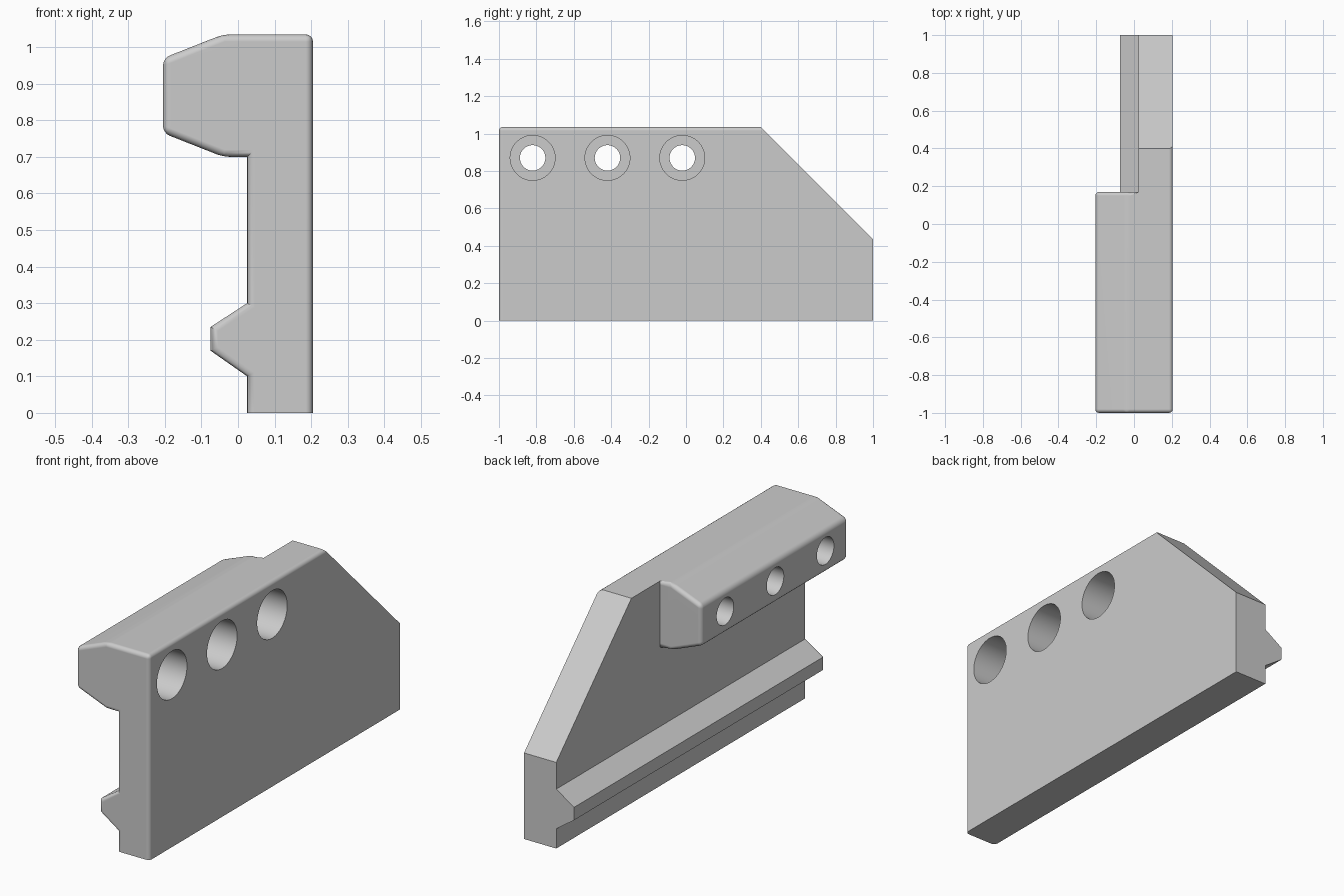
import bpy, bmesh, math
from mathutils import Vector, Matrix

cube = bpy.data.objects.get("Cube")
if cube:
    bpy.data.objects.remove(cube, do_unlink=True)

LEFT, RIGHT, INNER = -0.205, 0.205, 0.025
TOP, HEAD_END = 1.035, 0.17
ROUND = 0.02

steel = bpy.data.materials.new("light_grey")
steel.use_nodes = True
steel.diffuse_color = (0.6, 0.6, 0.6, 1)
steel.node_tree.nodes["Principled BSDF"].inputs["Base Color"].default_value = (0.6, 0.6, 0.6, 1)


def make_object(name, bm):
    bmesh.ops.recalc_face_normals(bm, faces=bm.faces)
    mesh = bpy.data.meshes.new(name)
    bm.to_mesh(mesh)
    bm.free()
    ob = bpy.data.objects.new(name, mesh)
    bpy.context.collection.objects.link(ob)
    return ob


def cut(ob, cutter):
    """Subtract the cutter, bake the result and remove the cutter."""
    mod = ob.modifiers.new("cut", 'BOOLEAN')
    mod.operation, mod.solver, mod.object = 'DIFFERENCE', 'EXACT', cutter
    deps = bpy.context.evaluated_depsgraph_get()
    mesh = bpy.data.meshes.new_from_object(ob.evaluated_get(deps))
    ob.modifiers.clear()
    ob.data = mesh
    bpy.data.objects.remove(cutter, do_unlink=True)


def cylinder_cutter(y, z, radius, x0, x1):
    bm = bmesh.new()
    place = Matrix.Translation(((x0 + x1) / 2, y, z)) @ Matrix.Rotation(math.pi / 2, 4, 'Y')
    bmesh.ops.create_cone(bm, cap_ends=True, segments=64, radius1=radius,
                          radius2=radius, depth=x1 - x0, matrix=place)
    return make_object("hole_cutter", bm)


# Jaw body: plate, locating rail and clamping head in one section
section = [(RIGHT, 0), (RIGHT, TOP), (-0.04, TOP), (LEFT, 0.97), (LEFT, 0.765),
           (-0.04, 0.70), (INNER, 0.70), (INNER, 0.30), (-0.075, 0.235),
           (-0.075, 0.17), (INNER, 0.10), (INNER, 0)]
bm = bmesh.new()
face = bm.faces.new([bm.verts.new((x, -1, z)) for x, z in section])
back = bmesh.ops.extrude_face_region(bm, geom=[face])
bmesh.ops.translate(bm, vec=(0, 2, 0),
                    verts=[v for v in back["geom"] if isinstance(v, bmesh.types.BMVert)])

# Sloping rear corner
bmesh.ops.bisect_plane(bm, geom=bm.verts[:] + bm.edges[:] + bm.faces[:],
                       plane_co=(0, 0.4, TOP), plane_no=(0, 1, 1), clear_outer=True)
bmesh.ops.holes_fill(bm, edges=[e for e in bm.edges if e.is_boundary])
body = make_object("jaw_body", bm)

# Shorten the clamping head
bm = bmesh.new()
bmesh.ops.create_cube(bm, size=1)
lo, hi = Vector((-0.5, HEAD_END, 0.5)), Vector((INNER, 1.5, 1.5))
bmesh.ops.scale(bm, vec=hi - lo, verts=bm.verts)
bmesh.ops.translate(bm, vec=(lo + hi) / 2, verts=bm.verts)
cut(body, make_object("head_cutter", bm))


# Rounded edges on the front end, the head and the top outer corner
def is_rounded(e):
    a, b = (v.co for v in e.verts)
    mid = (a + b) / 2
    near = lambda p, q: abs(p - q) < 0.002
    if near(a.y, -1) and near(b.y, -1):
        return mid.z > 0.01
    if near(a.y, HEAD_END) and near(b.y, HEAD_END):
        return mid.x < INNER - 0.002
    along = near(a.x, b.x) and near(a.z, b.z)
    outer = near(mid.x, RIGHT) and near(mid.z, TOP)
    return along and (outer or (mid.x < INNER - 0.01 and mid.z > 0.5))


bm = bmesh.new()
bm.from_mesh(body.data)
bmesh.ops.remove_doubles(bm, verts=bm.verts, dist=0.0005)
bmesh.ops.dissolve_limit(bm, angle_limit=0.01, verts=bm.verts, edges=bm.edges)
bmesh.ops.bevel(bm, geom=[e for e in bm.edges if is_rounded(e)], offset=ROUND,
                offset_type='OFFSET', segments=4, profile=0.5,
                affect='EDGES', clamp_overlap=True)
bmesh.ops.recalc_face_normals(bm, faces=bm.faces)
bm.to_mesh(body.data)
bm.free()

# Three counterbored screw holes
for i in range(3):
    y = -0.82 + 0.4 * i
    cut(body, cylinder_cutter(y, 0.87, 0.068, -0.5, 0.5))
    cut(body, cylinder_cutter(y, 0.87, 0.12, -0.04, 0.5))

body.data.materials.clear()
body.data.materials.append(steel)
for p in body.data.polygons:
    p.material_index = 0

# Smooth rounds with flat main faces
bpy.ops.object.select_all(action='DESELECT')
body.select_set(True)
bpy.context.view_layer.objects.active = body
bpy.ops.object.shade_smooth_by_angle(angle=math.radians(30))
weighted = body.modifiers.new("flat_faces", 'WEIGHTED_NORMAL')
weighted.keep_sharp = True
